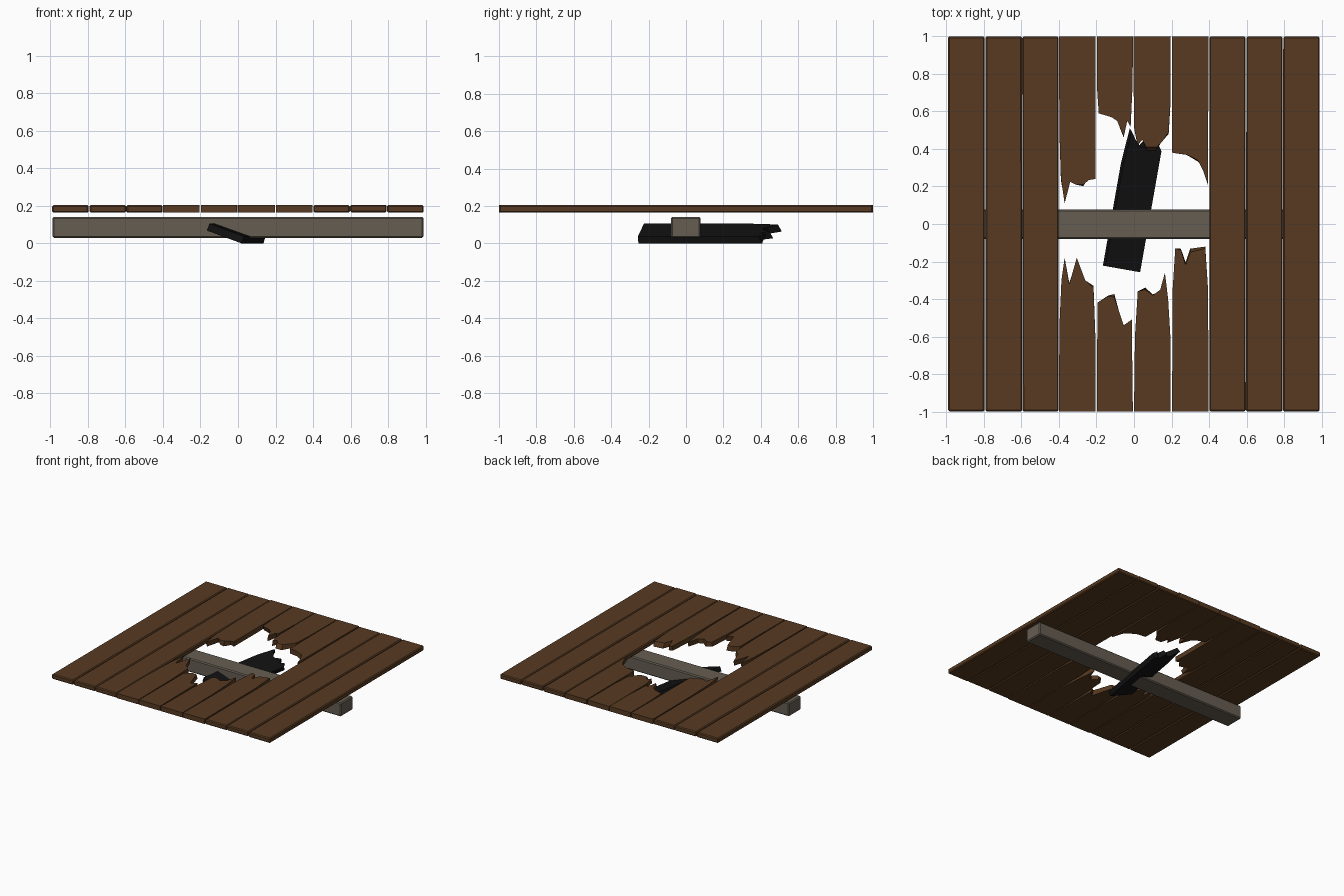
import bpy, bmesh, random
from math import radians
from mathutils import Matrix

if "Cube" in bpy.data.objects:
    bpy.data.objects.remove(bpy.data.objects["Cube"])

random.seed(4)


def material(name, rgb):
    m = bpy.data.materials.new(name)
    m.diffuse_color = (*rgb, 1)
    m.use_nodes = True
    m.node_tree.nodes["Principled BSDF"].inputs["Base Color"].default_value = m.diffuse_color
    return m


WOOD = material("brown_wood", (0.095, 0.042, 0.015))
GREY = material("weathered_beam", (0.13, 0.11, 0.085))
CHAR = material("charred_wood", (0.006, 0.006, 0.006))


def prism(name, outline, z0, z1, mat, ragged=(), bevel=0.0):
    """Extrude an xy outline; 'ragged' indices get a shifted underside so the break is splintered."""
    bm = bmesh.new()
    top = [bm.verts.new((x, y, z1)) for x, y in outline]
    low = []
    for i, (x, y) in enumerate(outline):
        dy = random.uniform(-0.02, 0.02) if i in ragged else 0
        low.append(bm.verts.new((x, y + dy, z0)))
    bm.faces.new(top)
    bm.faces.new(low[::-1])
    n = len(outline)
    for i in range(n):
        j = (i + 1) % n
        bm.faces.new((top[i], low[i], low[j], top[j]))
    bmesh.ops.recalc_face_normals(bm, faces=bm.faces)
    mesh = bpy.data.meshes.new(name)
    bm.to_mesh(mesh)
    bm.free()
    ob = bpy.data.objects.new(name, mesh)
    bpy.context.collection.objects.link(ob)
    mesh.materials.append(mat)
    if bevel:
        b = ob.modifiers.new("worn_edges", 'BEVEL')
        b.width = bevel
        b.segments = 1
    return ob


Z0, Z1 = 0.165, 0.205


def wobble():
    return random.uniform(-0.003, 0.003)


# Whole floor planks, three on each side of the hole
for i, c in enumerate((-0.893, -0.695, -0.498, 0.498, 0.695, 0.893)):
    w = 0.097
    pts = [(c - w + wobble() / 2, -1), (c + w + wobble() / 2, -1),
           (c + w + wobble() / 2, 1), (c - w + wobble() / 2, 1)]
    dz = wobble() / 2
    prism(f"floor_plank_{i + 1}", pts, Z0 + dz, Z1 + dz, WOOD, bevel=0.007)

# Broken planks: left x, right x, break line left to right
back_breaks = [
    (-0.4, -0.204, [(-0.398, 0.5), (-0.39, 0.25), (-0.37, 0.11), (-0.34, 0.225), (-0.31, 0.21),
                    (-0.27, 0.21), (-0.24, 0.235), (-0.206, 0.24)]),
    (-0.198, -0.006, [(-0.197, 0.72), (-0.188, 0.59), (-0.12, 0.57), (-0.09, 0.55), (-0.055, 0.465),
                      (-0.036, 0.55), (-0.018, 0.52), (-0.007, 0.75)]),
    (-0.002, 0.196, [(-0.001, 0.52), (0.02, 0.42), (0.045, 0.45), (0.065, 0.41), (0.12, 0.41),
                     (0.15, 0.44), (0.185, 0.49), (0.195, 0.65)]),
    (0.203, 0.398, [(0.204, 0.38), (0.28, 0.37), (0.34, 0.34), (0.37, 0.28), (0.394, 0.21)]),
]
front_breaks = [
    (-0.4, -0.204, [(-0.398, -0.55), (-0.387, -0.3), (-0.37, -0.18), (-0.345, -0.32), (-0.305, -0.18),
                    (-0.26, -0.3), (-0.216, -0.34), (-0.206, -0.6)]),
    (-0.198, -0.006, [(-0.195, -0.42), (-0.14, -0.385), (-0.105, -0.39), (-0.055, -0.54), (-0.012, -0.51)]),
    (0.0, 0.196, [(0.005, -0.6), (0.02, -0.36), (0.06, -0.35), (0.1, -0.38), (0.14, -0.35),
                  (0.165, -0.26), (0.182, -0.4), (0.194, -0.6)]),
    (0.203, 0.398, [(0.206, -0.35), (0.22, -0.13), (0.25, -0.14), (0.275, -0.22), (0.3, -0.15),
                    (0.38, -0.13), (0.395, -0.35)]),
]
for side, y, breaks in (("back", 1, back_breaks), ("front", -1, front_breaks)):
    for i, (xl, xr, line) in enumerate(breaks):
        pts = [(xl, y)] + line + [(xr, y)]
        prism(f"broken_{side}_plank_{i + 1}", pts, Z0, Z1 + wobble() / 2, WOOD,
              ragged=range(2, len(pts) - 2))

# Support beam across the underside
prism("support_beam", [(-0.99, -0.08), (0.99, -0.08), (0.99, 0.077), (-0.99, 0.077)],
      0.03, 0.142, GREY, bevel=0.008)

# Fallen charred piece, rolled and leaning across the beam
fallen = prism("fallen_plank",
               [(-0.1, -0.355), (0.1, -0.355), (0.1, 0.30), (0.075, 0.335), (0.05, 0.30),
                (0.02, 0.345), (-0.015, 0.30), (-0.05, 0.33), (-0.085, 0.375), (-0.1, 0.2)],
               -0.02, 0.02, CHAR, ragged=range(2, 9))
fallen.data.transform(Matrix.Translation((-0.005, 0.11, 0.055))
                      @ Matrix.Rotation(radians(-10), 4, 'Z')
                      @ Matrix.Rotation(radians(20), 4, 'Y'))
lowest = min(v.co.z for v in fallen.data.vertices)
fallen.data.transform(Matrix.Translation((0, 0, -lowest)))
